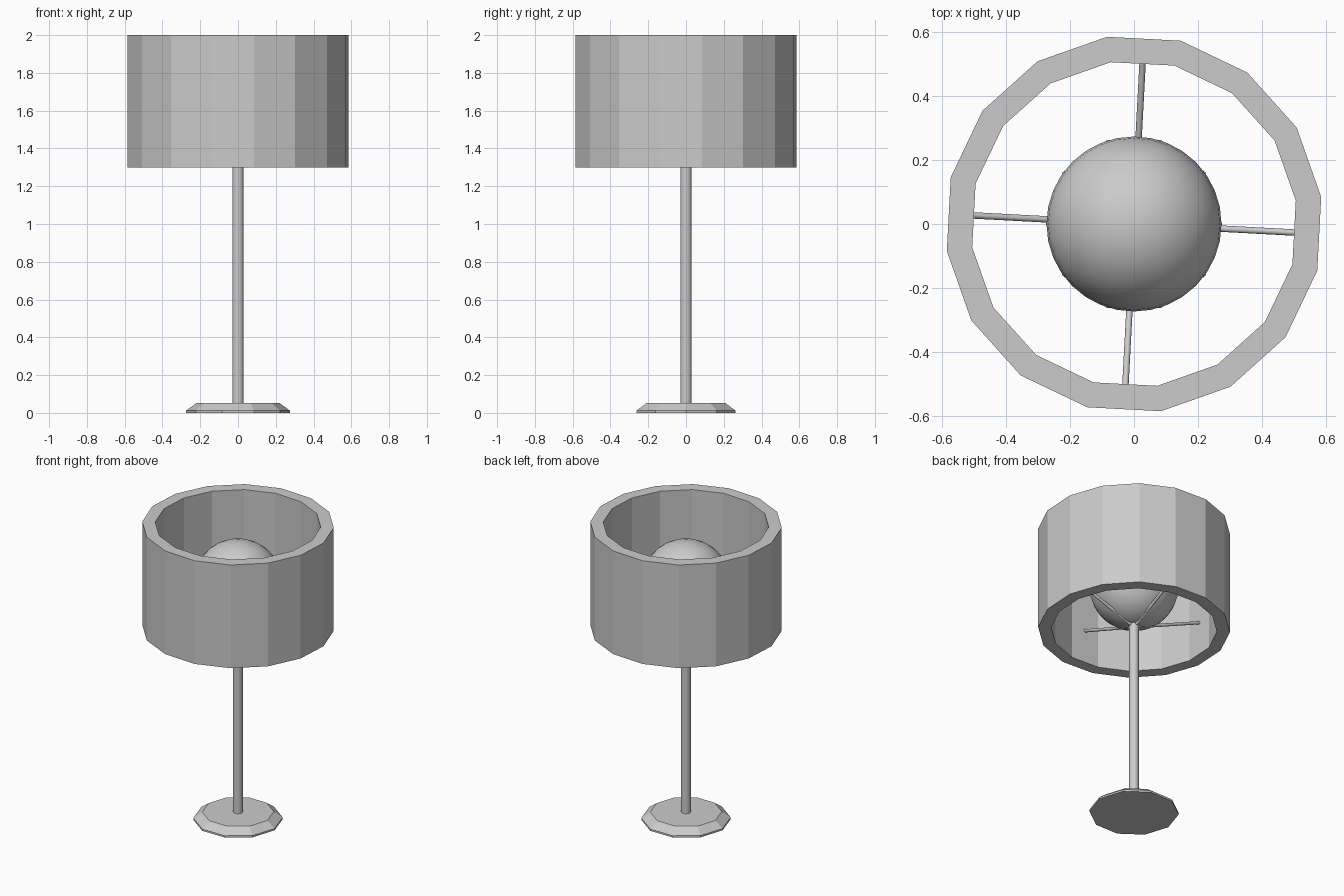
import bpy, bmesh
from math import cos, sin, pi, radians
from mathutils import Vector

cube = bpy.data.objects.get("Cube")
if cube:
    bpy.data.objects.remove(cube, do_unlink=True)

GREY = (0.6, 0.6, 0.6, 1)
grey = bpy.data.materials.new("plain_grey")
grey.use_nodes = True
grey.diffuse_color = GREY
grey.node_tree.nodes["Principled BSDF"].inputs["Base Color"].default_value = GREY


def finish(name, bm, smooth=False):
    bmesh.ops.recalc_face_normals(bm, faces=bm.faces)
    mesh = bpy.data.meshes.new(name)
    bm.to_mesh(mesh)
    bm.free()
    mesh.materials.append(grey)
    obj = bpy.data.objects.new(name, mesh)
    bpy.context.collection.objects.link(obj)
    if smooth:
        bpy.ops.object.select_all(action='DESELECT')
        obj.select_set(True)
        bpy.context.view_layer.objects.active = obj
        bpy.ops.object.shade_smooth_by_angle(angle=radians(40))
    return obj


def lathe(name, profile, sides, turn=0.0, closed=False, smooth=False):
    """Spin (radius, height) points about z; open profiles get flat end caps."""
    bm = bmesh.new()
    rings = [[bm.verts.new((r * cos(turn + 2 * pi * i / sides),
                            r * sin(turn + 2 * pi * i / sides), z))
              for i in range(sides)] for r, z in profile]
    pairs = list(zip(rings, rings[1:]))
    if closed:
        pairs.append((rings[-1], rings[0]))
    else:
        bm.faces.new(rings[0])
        bm.faces.new(rings[-1])
    for a, b in pairs:
        for i in range(sides):
            j = (i + 1) % sides
            bm.faces.new((a[i], a[j], b[j], b[i]))
    return finish(name, bm, smooth)


def rod(name, start, end, radius, sides=12):
    """Round bar between two points."""
    start, end = Vector(start), Vector(end)
    axis = end - start
    bm = bmesh.new()
    bmesh.ops.create_cone(bm, cap_ends=True, segments=sides, radius1=radius,
                          radius2=radius, depth=axis.length)
    bm.transform(axis.to_track_quat('Z', 'Y').to_matrix().to_4x4())
    bmesh.ops.translate(bm, verts=bm.verts, vec=(start + end) / 2)
    return finish(name, bm, True)


# Ten-sided foot with a sloping rim
lathe("base", [(0.275, 0), (0.275, 0.012), (0.22, 0.052)], 10)

# Stem
rod("stem", (0, 0, 0.04), (0, 0, 1.34), 0.03, 16)

# Bulb
bm = bmesh.new()
bmesh.ops.create_uvsphere(bm, u_segments=32, v_segments=16, radius=0.273)
bmesh.ops.translate(bm, verts=bm.verts, vec=(0, 0, 1.605))
finish("bulb", bm, True)

# Thick sixteen-sided drum shade
TURN = radians(8.2)
lathe("shade", [(0.59, 1.3), (0.59, 2), (0.51, 2), (0.51, 1.3)], 16, TURN, closed=True)

# Four arms rising from the stem to the middle of the shade's inner faces
for k in range(4):
    a = TURN - pi / 16 + k * pi / 2
    rod(f"shade_arm_{k + 1}", (0, 0, 1.32),
        (0.505 * cos(a), 0.505 * sin(a), 1.525), 0.01)
